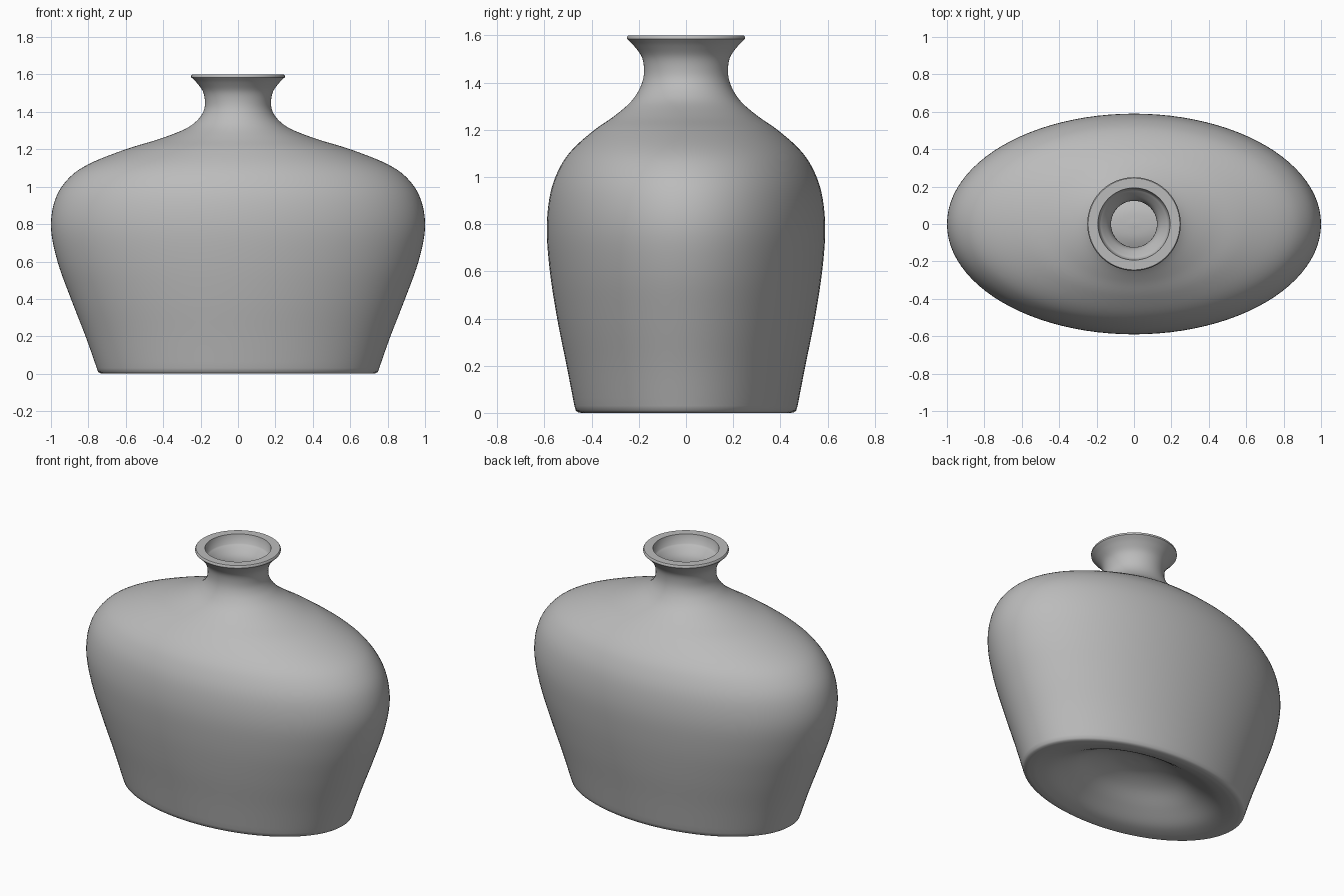
import bpy
import bmesh
import math
from mathutils import Vector

SEGMENTS = 96
STEPS = 5
WALL = 0.054

cube = bpy.data.objects.get("Cube")
if cube:
    bpy.data.objects.remove(cube, do_unlink=True)


def smooth_path(points, steps):
    """Catmull-Rom curve through (half width, half depth, height) points."""
    pts = [Vector(p) for p in points]
    padded = [2 * pts[0] - pts[1]] + pts + [2 * pts[-1] - pts[-2]]
    path = []
    for a, b, c, d in zip(padded, padded[1:], padded[2:], padded[3:]):
        for i in range(steps):
            t = i / steps
            path.append(0.5 * (2 * b + (c - a) * t
                               + (2 * a - 5 * b + 4 * c - d) * t ** 2
                               + (3 * b - a - 3 * c + d) * t ** 3))
    path.append(pts[-1])
    return path


def loft_ellipses(name, path, material):
    """Skin a stack of elliptical rings; zero-size rings close the ends."""
    bm = bmesh.new()
    rings = []
    for half_width, half_depth, height in path:
        ring = []
        for i in range(SEGMENTS):
            angle = math.tau * i / SEGMENTS
            ring.append(bm.verts.new((half_width * math.cos(angle),
                                      half_depth * math.sin(angle), height)))
        rings.append(ring)
    for low, high in zip(rings, rings[1:]):
        for i in range(SEGMENTS):
            j = (i + 1) % SEGMENTS
            bm.faces.new((low[i], low[j], high[j], high[i]))
    bmesh.ops.remove_doubles(bm, verts=bm.verts, dist=0.0001)
    bmesh.ops.recalc_face_normals(bm, faces=bm.faces)
    mesh = bpy.data.meshes.new(name)
    bm.to_mesh(mesh)
    bm.free()
    mesh.materials.append(material)
    obj = bpy.data.objects.new(name, mesh)
    bpy.context.collection.objects.link(obj)
    return obj


# Grey ceramic
grey = bpy.data.materials.new("grey ceramic")
grey.use_nodes = True
colour = (0.5, 0.5, 0.5, 1)
grey.diffuse_color = colour
grey.node_tree.nodes["Principled BSDF"].inputs["Base Color"].default_value = colour

# Hollow underside, from the middle of the dome out to the foot
underside = smooth_path([
    (0, 0, 0.2), (0.15, 0.09, 0.19), (0.3, 0.18, 0.15), (0.44, 0.27, 0.08),
    (0.56, 0.35, 0.025), (0.66, 0.41, 0.003), (0.72, 0.445, 0)], STEPS)

# Rounded foot edge
foot = [Vector(p) for p in [(0.738, 0.458, 0.003), (0.748, 0.467, 0.01)]]

# Outer wall: sides, shoulder, neck and flared mouth
body = smooth_path([
    (0.755, 0.473, 0.03), (0.815, 0.506, 0.2), (0.893, 0.546, 0.4),
    (0.965, 0.577, 0.6), (1, 0.59, 0.78), (0.978, 0.575, 0.93),
    (0.91, 0.535, 1.04), (0.8, 0.478, 1.12), (0.6, 0.387, 1.2),
    (0.42, 0.308, 1.255), (0.28, 0.242, 1.31), (0.213, 0.204, 1.36),
    (0.182, 0.183, 1.41), (0.177, 0.178, 1.46), (0.188, 0.188, 1.51),
    (0.22, 0.22, 1.555), (0.25, 0.25, 1.585)], STEPS)

# Flat lip
lip = [Vector(p) for p in [(0.25, 0.25, 1.594), (0.245, 0.245, 1.6),
                           (0.193, 0.193, 1.6)]]

# Inner wall follows the outer one at the wall thickness
inset = Vector((WALL, WALL, 0.03))
inside = [p - inset for p in reversed(body) if 0.15 < p.z < 1.575]

# Inner floor follows the dome of the underside
floor = [Vector((p.x * 0.95, p.y * 0.92, p.z + WALL)) for p in reversed(underside)]

vase = loft_ellipses("vase", underside + foot + body + lip + inside + floor, grey)

bpy.ops.object.select_all(action="DESELECT")
vase.select_set(True)
bpy.context.view_layer.objects.active = vase
bpy.ops.object.shade_smooth_by_angle(angle=math.radians(40))
